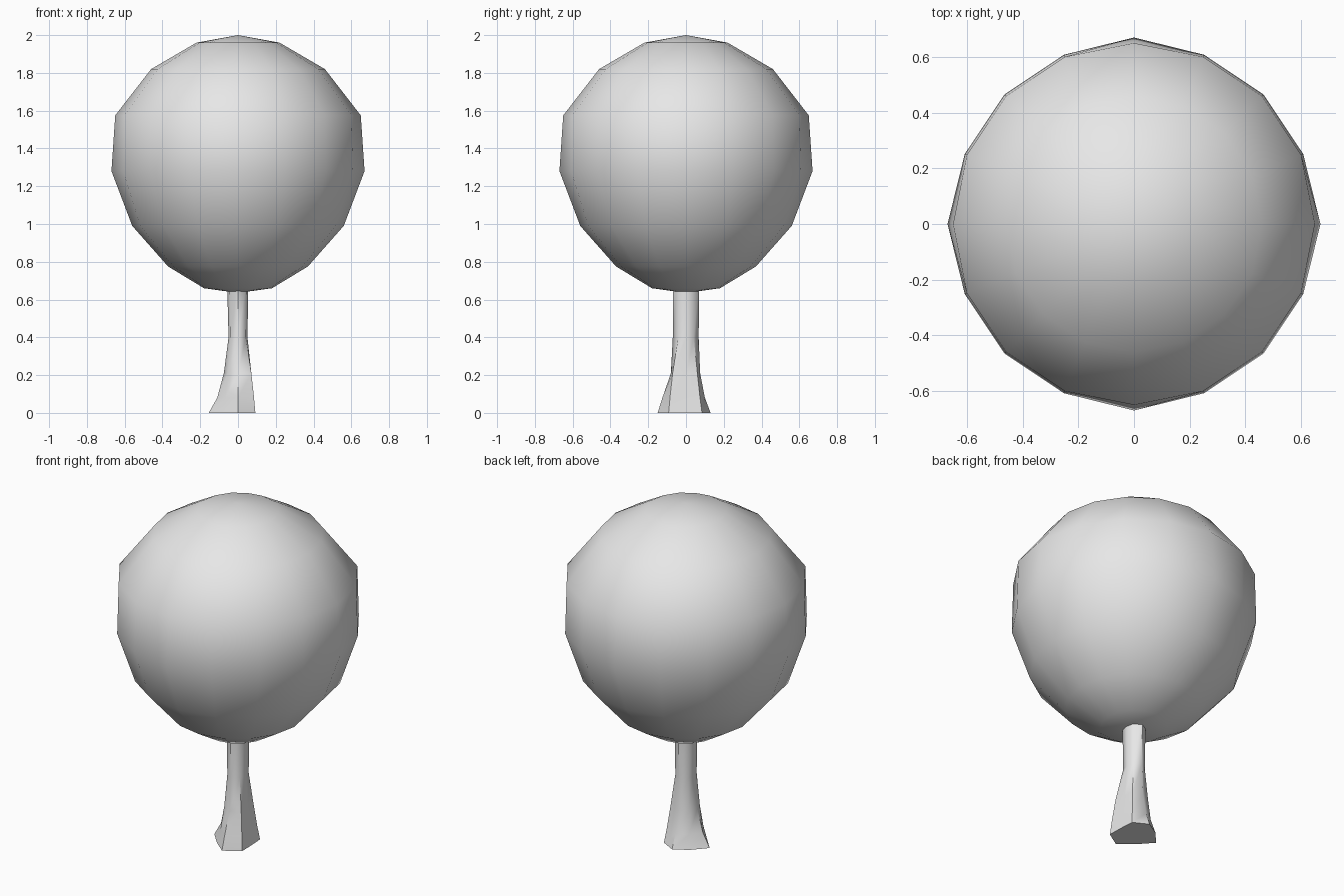
import bpy, bmesh, math

if "Cube" in bpy.data.objects:
    bpy.data.objects.remove(bpy.data.objects["Cube"])

grey = bpy.data.materials.new("light_grey")
grey.diffuse_color = (0.8, 0.8, 0.8, 1)
grey.use_nodes = True
grey.node_tree.nodes["Principled BSDF"].inputs["Base Color"].default_value = grey.diffuse_color


def loft(name, rings, bottom, top):
    """Skin a stack of equal-length point rings; ends are capped flat or with a pole."""
    bm = bmesh.new()
    loops = [[bm.verts.new(p) for p in ring] for ring in rings]
    n = len(loops[0])
    for a, b in zip(loops, loops[1:]):
        for i in range(n):
            j = (i + 1) % n
            bm.faces.new((a[i], a[j], b[j], b[i]))
    for loop, pole in ((loops[0], bottom), (loops[-1], top)):
        if pole is None:
            bm.faces.new(loop)
        else:
            tip = bm.verts.new((0, 0, pole))
            for i in range(n):
                bm.faces.new((loop[i], loop[(i + 1) % n], tip))
    bmesh.ops.recalc_face_normals(bm, faces=bm.faces)
    mesh = bpy.data.meshes.new(name)
    bm.to_mesh(mesh)
    bm.free()
    mesh.materials.append(grey)
    ob = bpy.data.objects.new(name, mesh)
    bpy.context.collection.objects.link(ob)
    bpy.ops.object.select_all(action='DESELECT')
    ob.select_set(True)
    bpy.context.view_layer.objects.active = ob
    bpy.ops.object.shade_smooth_by_angle(angle=math.radians(50))
    return ob


# Foliage: sixteen-sided ball, slightly wider above the middle
SEG = 16
profile = [(0.18, 0.66), (0.37, 0.775), (0.56, 0.99), (0.67, 1.28),
           (0.65, 1.575), (0.46, 1.82), (0.22, 1.96)]
foliage = []
for r, z in profile:
    ring = []
    for i in range(SEG):
        # the widest ring bulges a little on the four axes
        rad = 0.658 if r == 0.67 and i % 4 else r
        a = math.tau * i / SEG
        ring.append((rad * math.cos(a), rad * math.sin(a), z))
    foliage.append(ring)
loft("foliage", foliage, 0.635, 2.0)

# Trunk: eight-sided column, uneven root flare at the ground
levels = [  # height, radii counter-clockwise from +x
    (0.00, (0.09, 0.12, 0.13, 0.115, 0.155, 0.115, 0.15, 0.13)),
    (0.08, (0.08, 0.105, 0.10, 0.09, 0.11, 0.095, 0.125, 0.12)),
    (0.21, (0.065, 0.085, 0.075, 0.075, 0.075, 0.075, 0.08, 0.10)),
    (0.40, (0.05, 0.058, 0.067, 0.058, 0.05, 0.058, 0.07, 0.058)),
    (0.70, (0.055, 0.063, 0.07, 0.063, 0.058, 0.063, 0.07, 0.063)),
]
trunk = [[(r * math.cos(math.tau * i / 8), r * math.sin(math.tau * i / 8), z)
          for i, r in enumerate(radii)] for z, radii in levels]
loft("trunk", trunk, None, None)
